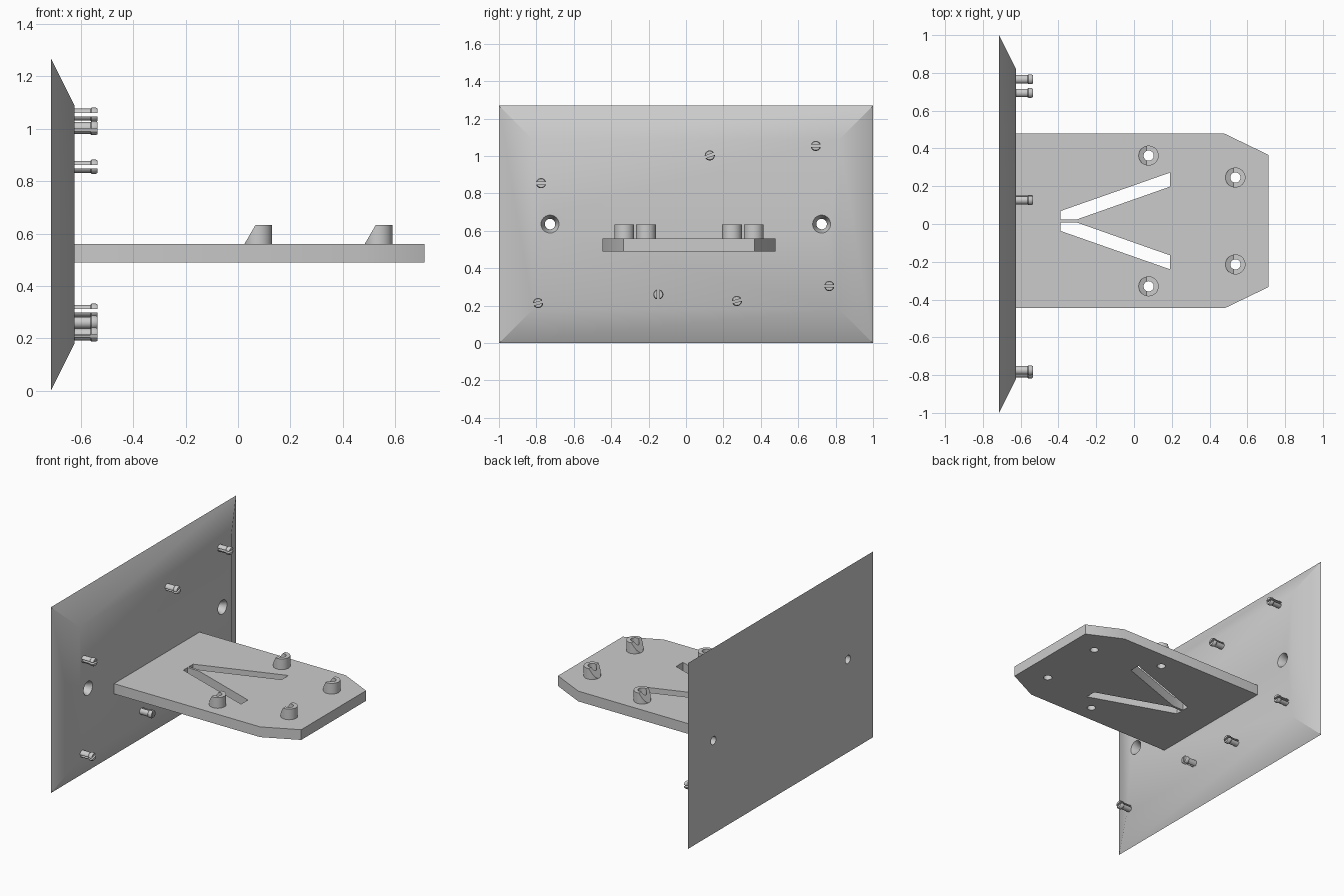
import bpy, bmesh, math
from mathutils import Matrix

default = bpy.data.objects.get("Cube")
if default:
    bpy.data.objects.remove(default)

grey = bpy.data.materials.new("plain grey")
grey.use_nodes = True
grey.diffuse_color = (0.6, 0.6, 0.6, 1)
grey.node_tree.nodes["Principled BSDF"].inputs["Base Color"].default_value = (0.6, 0.6, 0.6, 1)


def finish(name, bm):
    """Turn a bmesh into a grey object."""
    bmesh.ops.recalc_face_normals(bm, faces=bm.faces)
    mesh = bpy.data.meshes.new(name)
    bm.to_mesh(mesh)
    bm.free()
    mesh.materials.append(grey)
    obj = bpy.data.objects.new(name, mesh)
    bpy.context.collection.objects.link(obj)
    return obj


def loft(name, rings):
    """Skin a stack of equal-length point rings and cap both ends."""
    bm = bmesh.new()
    loops = [[bm.verts.new(p) for p in ring] for ring in rings]
    n = len(loops[0])
    for a, b in zip(loops, loops[1:]):
        for i in range(n):
            j = (i + 1) % n
            bm.faces.new((a[i], a[j], b[j], b[i]))
    bm.faces.new(loops[0][::-1])
    bm.faces.new(loops[-1])
    return finish(name, bm)


def prism(name, outline, z0, z1):
    return loft(name, [[(x, y, z) for x, y in outline] for z in (z0, z1)])


def lathe(name, profile, axis="z", centre=(0, 0, 0), n=32):
    """Revolve (radius, height) pairs about the z or x axis."""
    rings = []
    for r, h in profile:
        ring = []
        for i in range(n):
            a = math.tau * i / n
            u, v = r * math.cos(a), r * math.sin(a)
            p = (u, v, h) if axis == "z" else (h, u, v)
            ring.append(tuple(c + d for c, d in zip(centre, p)))
        rings.append(ring)
    return loft(name, rings)


def cut(obj, cutters):
    """Subtract the cutters, bake the result and delete the cutters."""
    for c in cutters:
        c.hide_render = True
        mod = obj.modifiers.new("cut", 'BOOLEAN')
        mod.operation, mod.solver, mod.object = 'DIFFERENCE', 'EXACT', c
    bpy.context.view_layer.update()
    baked = bpy.data.meshes.new_from_object(obj.evaluated_get(bpy.context.evaluated_depsgraph_get()))
    obj.modifiers.clear()
    obj.data = baked
    for c in cutters:
        bpy.data.objects.remove(c)
    baked.shade_smooth()
    baked.set_sharp_from_angle(angle=math.radians(30))


def rect(x, y0, y1, z0, z1):
    return [(x, y0, z0), (x, y1, z0), (x, y1, z1), (x, y0, z1)]


BACK, FACE = -0.715, -0.625
MID = 0.016                      # centre line of the shelf
BOTTOM, TOP = 0.49, 0.56         # shelf heights

# Wall plate with sloped borders and two countersunk holes
plate = loft("wall_plate", [rect(BACK, -1, 1, 0, 1.27), rect(FACE, -0.82, 0.82, 0.18, 1.09)])
sink = [(0.028, BACK - 0.02), (0.028, FACE - 0.045), (0.048, FACE), (0.048, FACE + 0.02)]
cut(plate, [lathe("hole_cutter", sink, "x", (0, y, 0.636)) for y in (-0.727, 0.725)])

# Shelf with clipped front corners, two slanted slots and four drilled holes
half = [(FACE - 0.01, 0.462), (0.48, 0.462), (0.712, 0.35)]
outline = half + [(x, -y) for x, y in reversed(half)]
shelf = prism("shelf", [(x, MID + y) for x, y in outline], BOTTOM, TOP)
slot = [(-0.388, 0.008), (-0.303, 0.008), (0.191, 0.182), (0.191, 0.256), (-0.388, 0.053)]
posts = [(x, MID + s * y) for x, y in ((0.0775, 0.346), (0.537, 0.23)) for s in (1, -1)]
cutters = [prism("slot_cutter", [(x, MID + s * y) for x, y in slot], BOTTOM - 0.1, TOP + 0.1)
           for s in (1, -1)]
cutters += [lathe("drill_cutter", [(0.027, BOTTOM - 0.1), (0.027, TOP + 0.1)], "z", (x, y, 0))
            for x, y in posts]
cut(shelf, cutters)

# Hollow posts, each sliced by a slope on the wall side
post = lathe("post", [(0.053, 0), (0.053, 0.073)])
bore = lathe("bore_cutter", [(0.027, -0.1), (0.027, 0.2)])
wedge = loft("wedge_cutter", [[(-0.053, y, 0), (0.009, y, 0.107), (-0.2, y, 0.107), (-0.2, y, 0)]
                              for y in (-0.1, 0.1)])
cut(post, [bore, wedge])

# Split pins with a lipped tip
pin = lathe("split_pin", [(0.023, -0.005), (0.023, 0.061), (0.027, 0.066),
                          (0.027, 0.082), (0.023, 0.089)], "x", n=24)
cut(pin, [loft("split_cutter", [rect(x, -0.1, 0.1, -0.0065, 0.0065) for x in (0, 0.2)])])


def place(source, spots):
    """Put the source at the first spot and linked copies at the rest."""
    for i, (position, turn) in enumerate(spots):
        obj = source if i == 0 else source.copy()
        if i:
            bpy.context.collection.objects.link(obj)
        obj.matrix_world = Matrix.Translation(position) @ Matrix.Rotation(math.radians(turn), 4, 'X')


place(post, [((x, y, TOP), 0) for x, y in posts])
pins = [(-0.775, 0.855, 0), (0.127, 1.003, 20), (0.694, 1.054, 0), (0.766, 0.305, 0),
        (0.272, 0.225, 15), (-0.148, 0.26, 90), (-0.791, 0.214, 15)]
place(pin, [((FACE, y, z), turn) for y, z, turn in pins])
